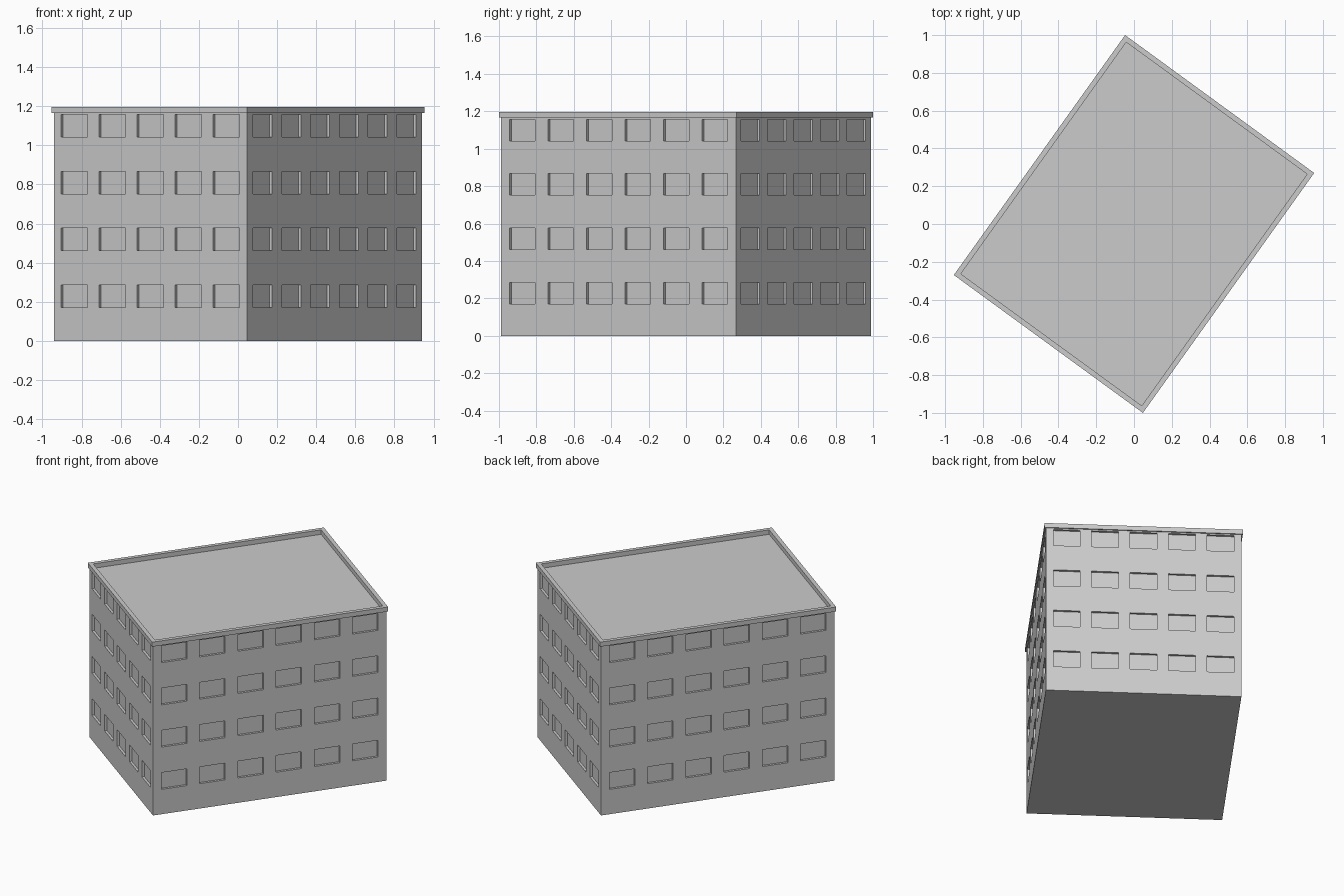
import bpy
import bmesh
from mathutils import Vector

if "Cube" in bpy.data.objects:
    bpy.data.objects.remove(bpy.data.objects["Cube"], do_unlink=True)

WALL_TOP, PARAPET_TOP = 1.166, 1.197
WINDOW_W, WINDOW_H, WINDOW_DEPTH = 0.168, 0.115, 0.016
FIRST_ROW, ROW_PITCH, ROWS = 0.2285, 0.2905, 4

concrete = bpy.data.materials.new("concrete_grey")
concrete.use_nodes = True
GREY = (0.6, 0.6, 0.6, 1)
concrete.diffuse_color = GREY
concrete.node_tree.nodes["Principled BSDF"].inputs["Base Color"].default_value = GREY


def footprint(offset):
    """Four counter-clockwise plan corners, moved in from the parapet edge."""
    a, b = Vector((0.047, -1.0, 0)), Vector((0.954, 0.27, 0))
    u, w = (b - a).normalized(), (-a - b).normalized()
    a, b = a + (u + w) * offset, b + (w - u) * offset
    return [a, b, -a, -b]


def finish(name, bm):
    bmesh.ops.remove_doubles(bm, verts=bm.verts, dist=0.0001)
    bmesh.ops.recalc_face_normals(bm, faces=bm.faces)
    mesh = bpy.data.meshes.new(name)
    bm.to_mesh(mesh)
    bm.free()
    mesh.materials.append(concrete)
    bpy.context.collection.objects.link(bpy.data.objects.new(name, mesh))


def cuts(centers, size, end):
    """Positions of the cell borders; odd cells are openings."""
    return [0] + [c + s * size / 2 for c in centers for s in (-1, 1)] + [end]


def add_wall(bm, start, end, columns, pitch):
    """Wall divided into cells; returns the cells that become windows."""
    length = (end - start).length
    along = (end - start).normalized()
    xs = cuts([length / 2 + (i - (columns - 1) / 2) * pitch for i in range(columns)],
              WINDOW_W, length)
    zs = cuts([FIRST_ROW + i * ROW_PITCH for i in range(ROWS)], WINDOW_H, WALL_TOP)
    grid = [[bm.verts.new(start + along * x + Vector((0, 0, z))) for x in xs] for z in zs]
    openings = []
    for j in range(len(zs) - 1):
        for i in range(len(xs) - 1):
            face = bm.faces.new((grid[j][i], grid[j][i + 1],
                                 grid[j + 1][i + 1], grid[j + 1][i]))
            if i % 2 and j % 2:
                openings.append(face)
    return openings


# Main block: four walls with recessed windows, floor and flat roof
bm = bmesh.new()
corners = footprint(0.0085)
windows = []
for k in range(4):
    columns, pitch = ((6, 0.253), (5, 0.2404))[k % 2]
    windows += add_wall(bm, corners[k], corners[(k + 1) % 4], columns, pitch)
bm.normal_update()
bmesh.ops.inset_individual(bm, faces=windows, thickness=0, depth=-WINDOW_DEPTH)
bm.faces.new([bm.verts.new(c) for c in reversed(corners)])
bm.faces.new([bm.verts.new(c + Vector((0, 0, WALL_TOP))) for c in corners])
finish("building_block", bm)

# Parapet: a slightly overhanging rim around the roof
bm = bmesh.new()
section = [(0, WALL_TOP), (0, PARAPET_TOP), (0.027, PARAPET_TOP), (0.027, WALL_TOP)]
loops = [[bm.verts.new(c + Vector((0, 0, z))) for c in footprint(d)] for d, z in section]
for n in range(4):
    lower, upper = loops[n], loops[(n + 1) % 4]
    for k in range(4):
        m = (k + 1) % 4
        bm.faces.new((lower[k], lower[m], upper[m], upper[k]))
finish("roof_parapet", bm)
